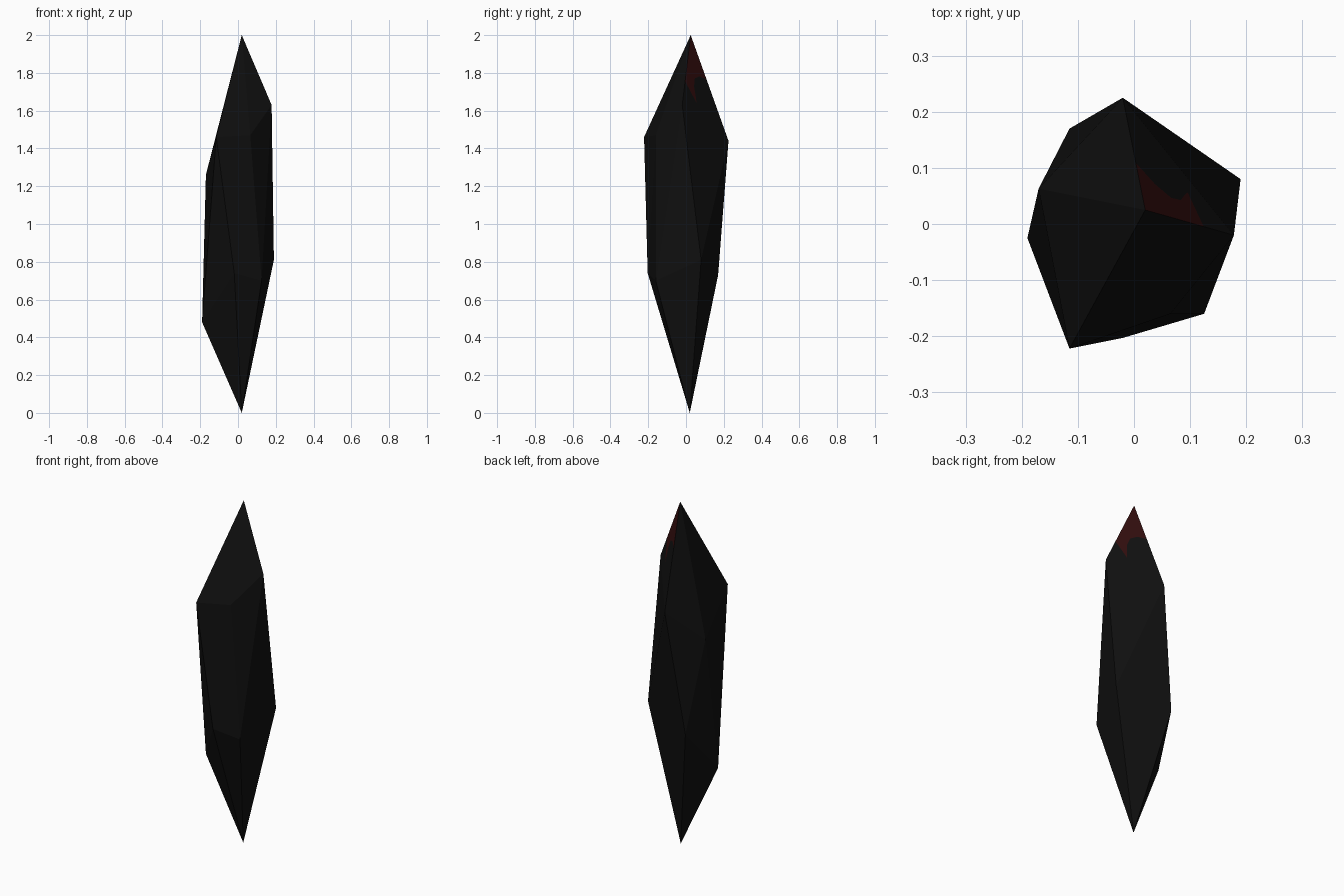
import bpy, bmesh
from mathutils import Vector

if "Cube" in bpy.data.objects:
    bpy.data.objects.remove(bpy.data.objects["Cube"])


def material(name, rgb):
    m = bpy.data.materials.new(name)
    m.diffuse_color = (*rgb, 1)
    m.use_nodes = True
    m.node_tree.nodes["Principled BSDF"].inputs["Base Color"].default_value = m.diffuse_color
    return m


# Tips and the two twisted five-point rings of the crystal
TOP, BOTTOM = (0.02, 0.025, 2.0), (0.02, 0.02, 0.0)
UPPER = [(-0.17, 0.063, 1.26), (-0.115, -0.222, 1.46), (0.065, -0.16, 1.47),
         (0.178, -0.02, 1.63), (-0.02, 0.225, 1.44)]
LOWER = [(-0.19, -0.025, 0.48), (-0.02, -0.203, 0.74), (0.125, -0.16, 0.70),
         (0.19, 0.08, 0.81), (-0.115, 0.17, 0.73)]
# Ragged edge of the red stain, as fractions along the two edges of its facet
STAIN = [(0.66, 0), (0.55, 0.28), (0.51, 0.25), (0.45, 0.19),
         (0.34, 0.185), (0.18, 0.27), (0, 0.42)]
STAIN_FACET = 3

bm = bmesh.new()
top, bottom = bm.verts.new(TOP), bm.verts.new(BOTTOM)
up = [bm.verts.new(p) for p in UPPER]
low = [bm.verts.new(p) for p in LOWER]

for i in range(5):
    j = (i + 1) % 5
    # zigzag sides and lower point
    bm.faces.new((up[i], low[i], up[j]))
    bm.faces.new((low[i], low[j], up[j]))
    bm.faces.new((low[i], bottom, low[j]))
    # upper point, with one facet divided into stain and stone
    if i == STAIN_FACET:
        u, v = up[i].co - top.co, up[j].co - top.co
        edge = [bm.verts.new(top.co + u * s + v * t) for s, t in STAIN]
        bm.faces.new([top] + edge).material_index = 1
        bm.faces.new([up[i], up[j]] + edge[::-1])
    else:
        bm.faces.new((top, up[i], up[j]))

# Close the tiny joins along the two cut edges, then triangulate
for f in [f for f in bm.faces if len(f.verts) > 3]:
    f.normal_update()
for a, b, cut in ((top, up[3], edge[0]), (top, up[4], edge[-1])):
    for f in [f for f in a.link_faces if b in f.verts]:
        other = next(w for w in f.verts if w not in (a, b))
        bm.faces.remove(f)
        bm.faces.new((a, cut, other))
        bm.faces.new((cut, b, other))
for e in [e for e in bm.edges if not e.link_faces]:
    bm.edges.remove(e)
bmesh.ops.triangulate(bm, faces=[f for f in bm.faces if len(f.verts) > 3])
bmesh.ops.recalc_face_normals(bm, faces=bm.faces)

mesh = bpy.data.meshes.new("crystal_shard")
bm.to_mesh(mesh)
bm.free()
mesh.materials.append(material("black stone", (0.005, 0.005, 0.005)))
mesh.materials.append(material("dark red stain", (0.03, 0.004, 0.004)))
shard = bpy.data.objects.new("crystal_shard", mesh)
bpy.context.collection.objects.link(shard)
